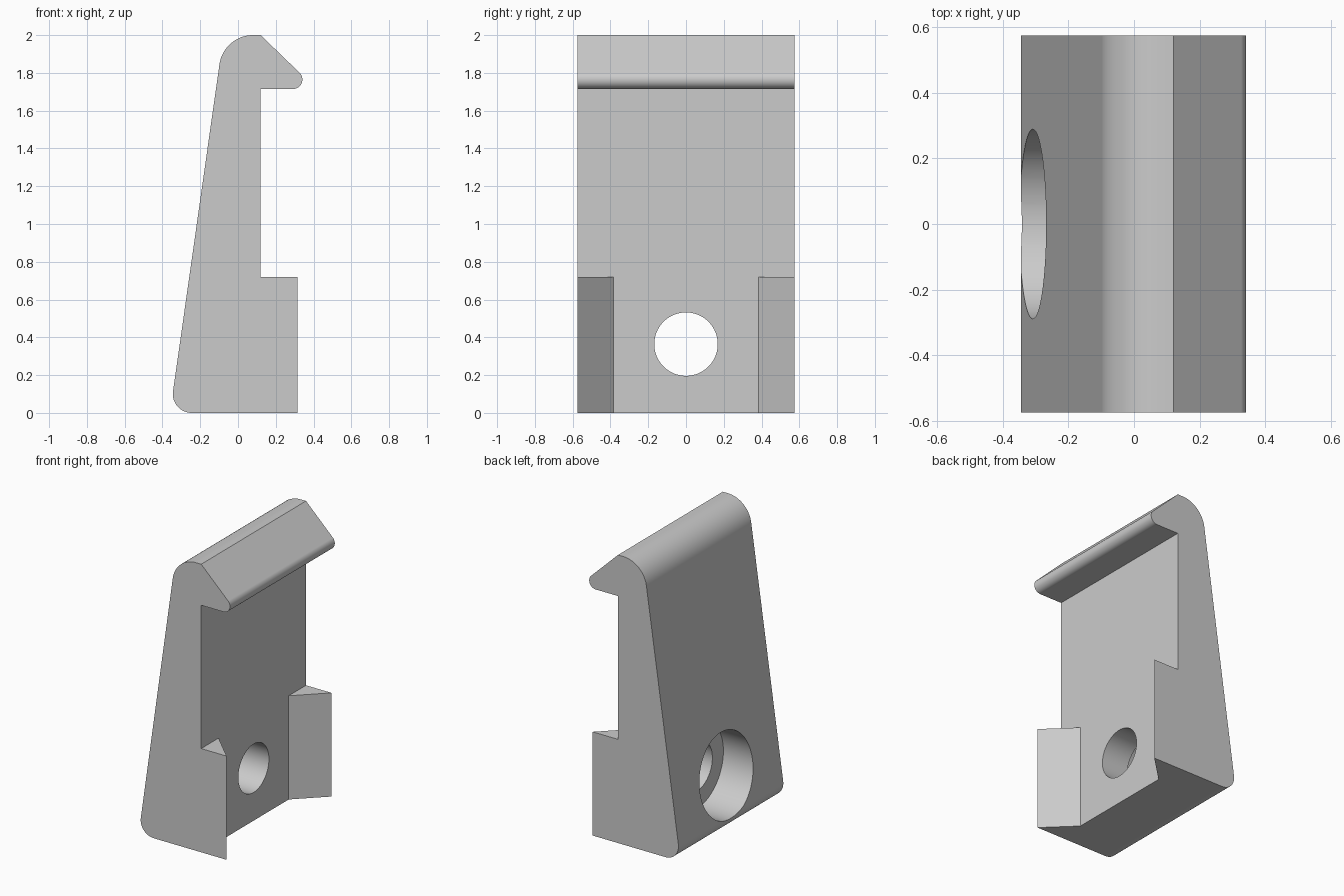
import bpy, bmesh
from math import radians, cos, sin, pi
from mathutils import Matrix, Vector

cube = bpy.data.objects.get("Cube")
if cube:
    bpy.data.objects.remove(cube, do_unlink=True)

grey = bpy.data.materials.new("plain grey")
grey.use_nodes = True
colour = (0.6, 0.6, 0.6, 1)
grey.diffuse_color = colour
grey.node_tree.nodes["Principled BSDF"].inputs["Base Color"].default_value = colour

HALF = 0.575      # half width along y
WALL = 0.12       # x of the upright inner face


def make_object(name, bm):
    bmesh.ops.recalc_face_normals(bm, faces=bm.faces)
    mesh = bpy.data.meshes.new(name)
    bm.to_mesh(mesh)
    bm.free()
    mesh.materials.append(grey)
    obj = bpy.data.objects.new(name, mesh)
    bpy.context.collection.objects.link(obj)
    return obj


def prism(name, points, direction):
    bm = bmesh.new()
    face = bm.faces.new([bm.verts.new(p) for p in points])
    result = bmesh.ops.extrude_face_region(bm, geom=[face])
    verts = [v for v in result["geom"] if isinstance(v, bmesh.types.BMVert)]
    bmesh.ops.translate(bm, verts=verts, vec=Vector(direction))
    if face.is_valid and len(face.link_loops if hasattr(face, "link_loops") else face.loops) == 0:
        bm.faces.remove(face)
    return make_object(name, bm)


def cylinder_x(name, radius, x0, x1, z):
    bm = bmesh.new()
    place = Matrix.Translation(((x0 + x1) / 2, 0, z)) @ Matrix.Rotation(pi / 2, 4, "Y")
    bmesh.ops.create_cone(bm, cap_ends=True, segments=64, radius1=radius,
                          radius2=radius, depth=x1 - x0, matrix=place)
    obj = make_object(name, bm)
    obj.hide_render = True
    return obj


def arc(cx, cz, r, start, end, steps=16):
    angles = [radians(start + (end - start) * i / steps) for i in range(steps + 1)]
    return [(cx + r * cos(a), cz + r * sin(a)) for a in angles]


def combine(target, other, operation):
    mod = target.modifiers.new(operation, "BOOLEAN")
    mod.operation = operation
    mod.solver = "EXACT"
    mod.object = other
    bpy.context.view_layer.objects.active = target
    bpy.ops.object.modifier_apply(modifier=mod.name)
    bpy.data.objects.remove(other, do_unlink=True)


# Side profile: rounded foot, sloped back, rounded top, hooked lip
outline = [(WALL, 0)]
outline += arc(-0.245, 0.1, 0.1, 270, 172)
outline += arc(0.08, 1.82, 0.18, 172, 90, 20)
outline += [(WALL, 2)]
outline += arc(0.291, 1.765, 0.05, 45, -90)
outline += [(WALL, 1.715)]
clip = prism("clip_body", [(x, -HALF, z) for x, z in outline], (0, 2 * HALF, 0))

# Triangular cheeks at both lower corners
for side, name in ((1, "left_cheek"), (-1, "right_cheek")):
    plan = [(0, HALF), (0.315, HALF), (WALL, 0.385), (0, 0.385)]
    cheek = prism(name, [(x, side * y, 0) for x, y in plan], (0, 0, 0.72))
    combine(clip, cheek, "UNION")

# Screw hole with a wide counterbore from the sloped back
combine(clip, cylinder_x("counterbore_cutter", 0.289, -0.6, -0.085, 0.364), "DIFFERENCE")
combine(clip, cylinder_x("hole_cutter", 0.168, -0.5, 0.5, 0.364), "DIFFERENCE")

# Smooth the rounded parts, keep the corners crisp
bpy.ops.object.select_all(action="DESELECT")
clip.select_set(True)
bpy.context.view_layer.objects.active = clip
bpy.ops.object.shade_smooth_by_angle(angle=radians(25))
weighted = clip.modifiers.new("flat_face_normals", "WEIGHTED_NORMAL")
weighted.keep_sharp = True
